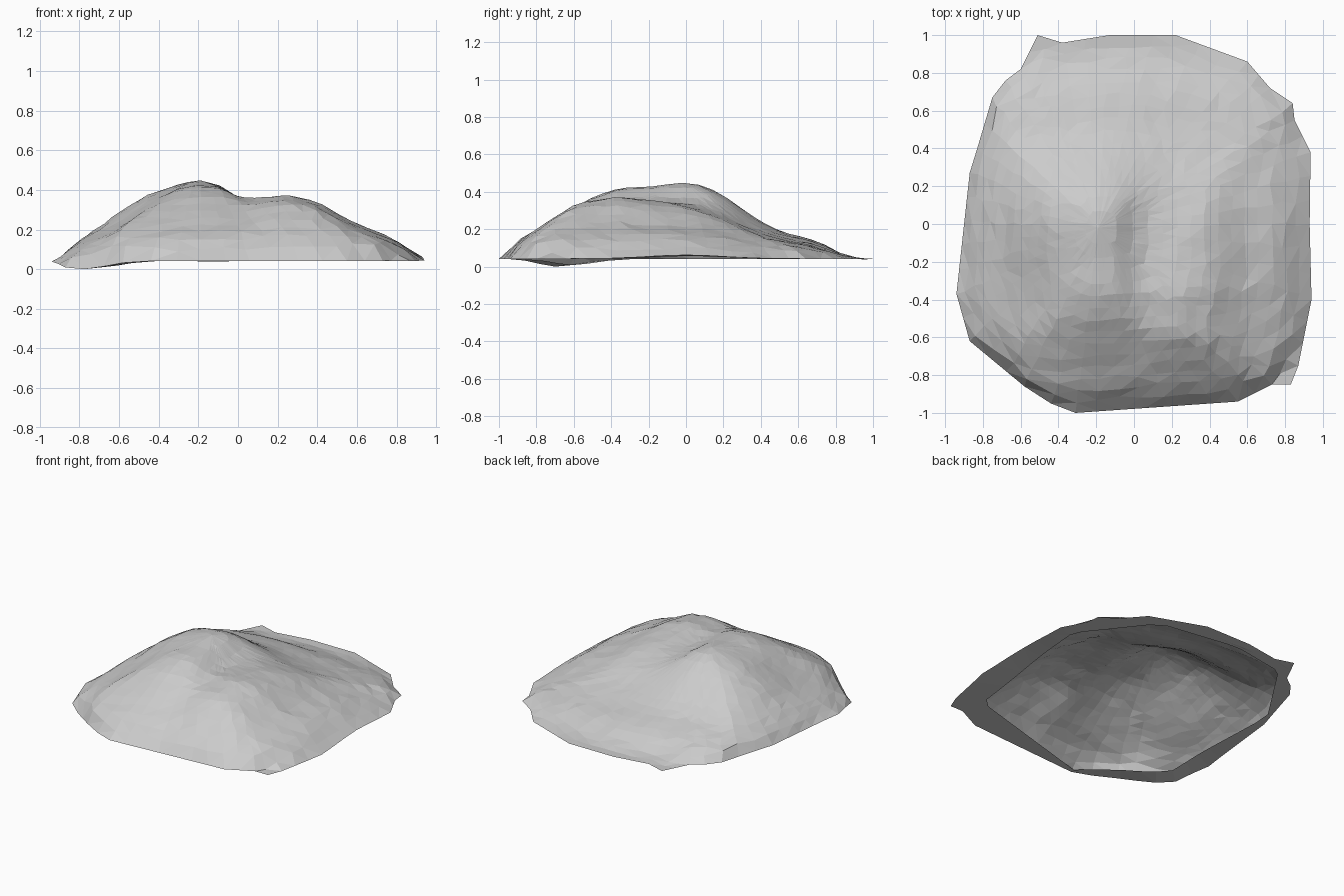
import bpy
import bmesh
import math
import random
from mathutils import Vector

random.seed(4)
cube = bpy.data.objects.get("Cube")
if cube:
    bpy.data.objects.remove(cube, do_unlink=True)

RINGS = 15
CENTRE = Vector((-.19, -.02))

# Ground outline of the mound, counter-clockwise
OUTLINE = [(.93, 0), (.935, .38), (.85, .55), (.84, .64), (.72, .72), (.6, .86),
           (.22, 1), (-.13, 1), (-.38, .96), (-.51, 1), (-.6, .82), (-.68, .76),
           (-.75, .67), (-.83, .4), (-.87, .27), (-.94, -.37), (-.87, -.62),
           (-.58, -.86), (-.44, -.95), (-.31, -1), (.55, -.94), (.73, -.85),
           (.83, -.85), (.87, -.75), (.94, -.4)]

# Opening in the flat underside
OPENING = [(.83, .38), (.48, .83), (-.1, .92), (-.5, .85), (-.82, .36), (-.78, -.52),
           (-.31, -.97), (.7, -.68)]

# Height profiles: across the front and back, along the main ridge and side hill
FRONT_WIDTH = [(-.94, .05), (-.85, .13), (-.7, .225), (-.6, .3), (-.45, .39),
               (-.3, .437), (-.2, .46), (-.1, .437), (0, .385), (.06, .37),
               (.25, .385), (.4, .35), (.6, .235), (.75, .185), (.85, .13), (.94, .05)]
BACK_WIDTH = [(-.94, .05), (-.85, .13), (-.7, .225), (-.45, .39), (-.2, .46),
              (0, .41), (.25, .335), (.6, .22), (.75, .165), (.85, .12), (.94, .05)]
MAIN_RIDGE = [(-1, .05), (-.9, .165), (-.75, .24), (-.6, .325), (-.5, .385), (-.35, .435),
              (-.2, .438), (0, .46), (.1, .44), (.2, .39), (.4, .25), (.5, .2),
              (.7, .145), (.85, .07), (1, .05)]
SIDE_HILL = [(-1, .05), (-.9, .17), (-.75, .27), (-.6, .37), (-.36, .46), (-.13, .4),
             (.2, .31), (.35, .24), (.5, .185), (.7, .135), (.85, .07), (1, .05)]


def sample(profile, v):
    """Interpolate a height profile."""
    for (a, p), (b, q) in zip(profile, profile[1:]):
        if a <= v <= b:
            return p + (q - p) * (v - a) / (b - a) - .05
    return 0


def blend(first, second, u, v, a, b):
    """Mix two profiles sampled at u, by the position of v between a and b."""
    s = min(max((v - a) / (b - a), 0), 1)
    s *= s * (3 - 2 * s)
    return sample(first, u) * (1 - s) + sample(second, u) * s


def bump(p, x, y, width):
    return math.exp(-((p.x - x) ** 2 + (p.y - y) ** 2) / width)


def rim_height(p):
    """Base level, dipping at one front corner and lifted at one side."""
    return .042 - .042 * bump(p, -.78, -.68, .05) + .02 * bump(p, .94, 0, .08)


def height(p, t):
    across = blend(FRONT_WIDTH, BACK_WIDTH, p.x, p.y, 0, .35)
    along = blend(MAIN_RIDGE, SIDE_HILL, p.y, p.x, -.15, .25)
    body = .45 * min(across, along) + .55 * across * along / .41
    # Hollow on the front right shoulder
    body *= 1 - .22 * bump(p, -.62, -.4, .06)
    # Flat flaps outside the rounded body
    corner = abs(p.x / .95) ** 3 + abs((p.y + .03) / .97) ** 3
    return rim_height(p) + body * math.sqrt(max(0, 1 - max(t ** 12, corner ** 6)))


def resample(points, step):
    """Split long outline edges into even pieces."""
    result = []
    for a, b in zip(points, points[1:] + points[:1]):
        a, b = Vector(a), Vector(b)
        n = max(1, round((b - a).length / step))
        result += [a.lerp(b, i / n) for i in range(n)]
    return result


def ray_hit(direction, polygon):
    """Distance from the centre to the polygon in a direction."""
    for a, b in zip(polygon, polygon[1:] + polygon[:1]):
        a, e = Vector(a) - CENTRE, Vector(b) - Vector(a)
        den = direction.x * e.y - direction.y * e.x
        if abs(den) < 1e-9:
            continue
        dist = (a.x * e.y - a.y * e.x) / den
        s = (a.x * direction.y - a.y * direction.x) / den
        if dist > 0 and -1e-6 <= s <= 1 + 1e-6:
            return dist
    return 0


def bridge(bm, outer, inner):
    n = len(outer)
    for i in range(n):
        j = (i + 1) % n
        bm.faces.new((outer[i], outer[j], inner[j], inner[i]))


bm = bmesh.new()
edge = resample(OUTLINE, .12)
rings = []

# Faceted mound surface in concentric rings
for k in range(RINGS, 0, -1):
    t = (k / RINGS) ** .9
    ring = []
    for e in edge:
        p = CENTRE.lerp(e, t)
        z = 0
        if k < RINGS:
            wobble = .014 * t
            p += Vector((random.uniform(-wobble, wobble), random.uniform(-wobble, wobble)))
            z = random.uniform(-.005, .005) * t
        ring.append(bm.verts.new((p.x, p.y, z + height(p, t))))
    rings.append(ring)
for outer, inner in zip(rings, rings[1:]):
    bridge(bm, outer, inner)
top = bm.verts.new((CENTRE.x, CENTRE.y, height(CENTRE, 0)))
for i, v in enumerate(rings[-1]):
    bm.faces.new((v, rings[-1][(i + 1) % len(edge)], top))

# Flat rim turned inward under the mound
lip = []
for e in edge:
    d = e - CENTRE
    reach = min(ray_hit(d.normalized(), OPENING), d.length * .98)
    p = CENTRE + d.normalized() * reach
    lip.append(bm.verts.new((p.x, p.y, rim_height(p))))
bridge(bm, lip, rings[0])
bmesh.ops.triangulate(bm, faces=bm.faces[:], quad_method='SHORT_EDGE')

mesh = bpy.data.meshes.new("rock_mound")
bm.to_mesh(mesh)
bm.free()
mound = bpy.data.objects.new("rock_mound", mesh)
bpy.context.collection.objects.link(mound)

# Plain stone colour
stone = bpy.data.materials.new("stone_grey")
stone.use_nodes = True
colour = (.6, .6, .6, 1)
stone.diffuse_color = colour
stone.node_tree.nodes["Principled BSDF"].inputs["Base Color"].default_value = colour
mesh.materials.append(stone)
